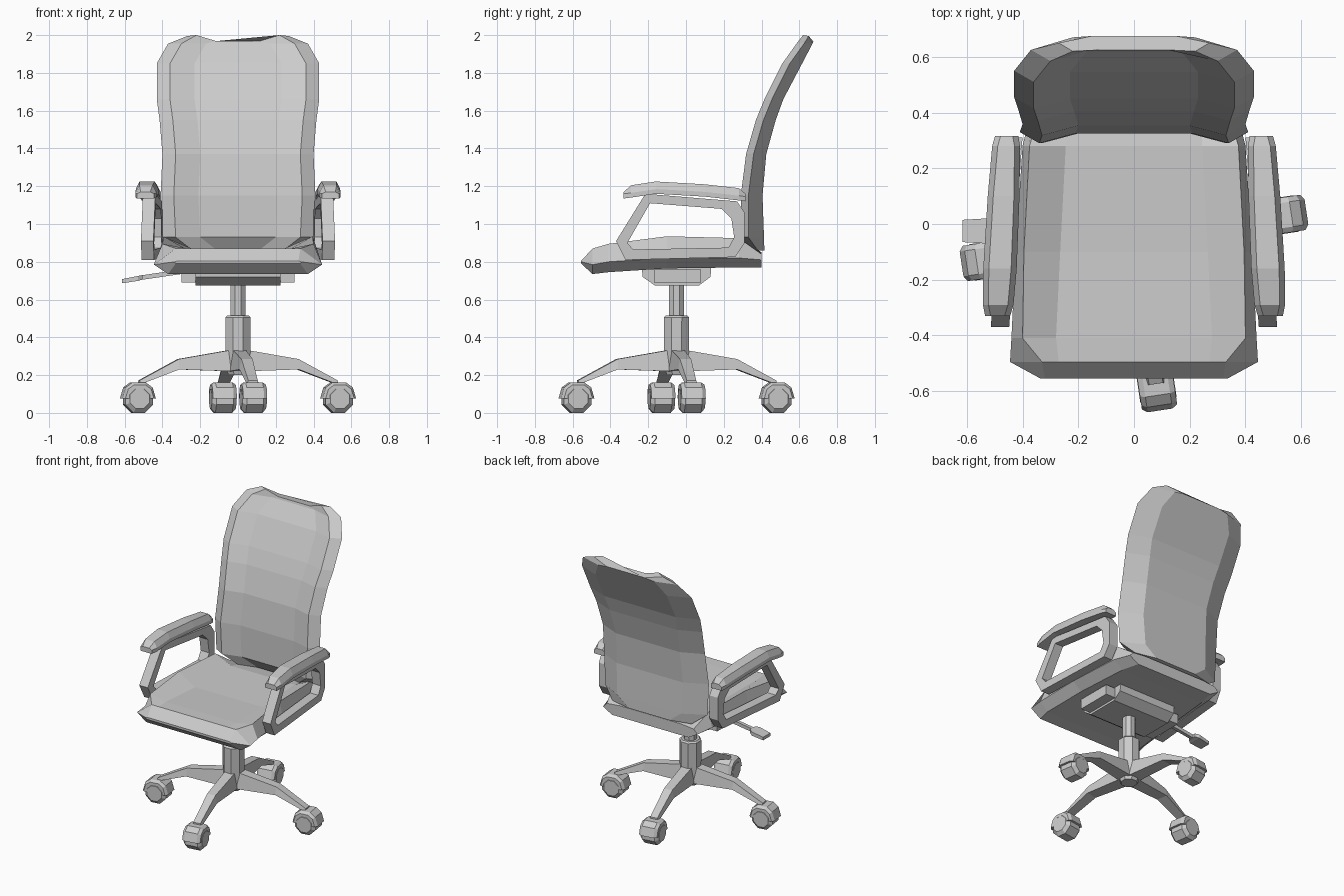
import bpy, bmesh, math
from mathutils import Matrix, Vector

cube = bpy.data.objects.get("Cube")
if cube:
    bpy.data.objects.remove(cube, do_unlink=True)

gray = bpy.data.materials.new("plain gray")
gray.use_nodes = True
COLOR = (0.6, 0.6, 0.6, 1)
gray.diffuse_color = COLOR
gray.node_tree.nodes["Principled BSDF"].inputs["Base Color"].default_value = COLOR

CENTER = Vector((0, -0.05, 0))  # axis of the column


def loft(name, rings, closed=False, matrix=None):
    """Skin matching rings of points; cap the ends, or join last to first."""
    bm = bmesh.new()
    loops = [[bm.verts.new(p) for p in ring] for ring in rings]
    pairs = list(zip(loops, loops[1:]))
    if closed:
        pairs.append((loops[-1], loops[0]))
    else:
        bm.faces.new(loops[0])
        bm.faces.new(loops[-1])
    for a, b in pairs:
        for i in range(len(a)):
            j = (i + 1) % len(a)
            bm.faces.new((a[i], a[j], b[j], b[i]))
    if matrix:
        bm.transform(matrix)
    bmesh.ops.recalc_face_normals(bm, faces=bm.faces)
    mesh = bpy.data.meshes.new(name)
    bm.to_mesh(mesh)
    bm.free()
    mesh.materials.append(gray)
    obj = bpy.data.objects.new(name, mesh)
    bpy.context.collection.objects.link(obj)
    return obj


def mirrored(half):
    """Complete a half outline across x = 0."""
    return half + [(-x, y, z) for x, y, z in reversed(half)]


def box(name, x0, x1, y0, y1, z0, z1):
    return loft(name, [[(x, y0, z0), (x, y1, z0), (x, y1, z1), (x, y0, z1)] for x in (x0, x1)])


def turned(name, stations, sides=8):
    """Faceted upright column from (radius, height) pairs."""
    steps = [math.tau * (i + 0.5) / sides for i in range(sides)]
    return loft(name, [[(r * math.cos(a), r * math.sin(a), z) for a in steps]
                       for r, z in stations], matrix=Matrix.Translation(CENTER))


# Seat cushion: y, then x and z of the bottom, side, bolster and inner edges
SEAT = [
    (-0.555, 0.33, 0.79, 0.335, 0.80, 0.32, 0.805, 0.25, 0.805),
    (-0.495, 0.37, 0.735, 0.445, 0.785, 0.33, 0.87, 0.27, 0.87),
    (-0.41, 0.38, 0.745, 0.44, 0.80, 0.40, 0.895, 0.28, 0.87),
    (-0.1, 0.36, 0.765, 0.425, 0.82, 0.395, 0.935, 0.265, 0.86),
    (0.28, 0.33, 0.77, 0.40, 0.82, 0.375, 0.925, 0.245, 0.87),
    (0.40, 0.30, 0.77, 0.37, 0.81, 0.34, 0.84, 0.24, 0.85),
]
loft("seat", [mirrored([(s[i], s[0], s[i + 1]) for i in (1, 3, 5, 7)]) for s in SEAT])

# Backrest: height, front y, rear y, half width
BACK = [
    (0.86, 0.34, 0.415, 0.31),
    (0.93, 0.29, 0.413, 0.40),
    (1.15, 0.29, 0.405, 0.41),
    (1.37, 0.318, 0.425, 0.40),
    (1.55, 0.37, 0.475, 0.415),
    (1.66, 0.415, 0.515, 0.43),
    (1.85, 0.51, 0.615, 0.43),
    (1.955, 0.585, 0.67, 0.37),
]
rings = [mirrored([(w - 0.15, rear, z), (w, front + 0.04, z),
                   (w - 0.07, front, z), (w - 0.2, front + 0.035, z)])
         for z, front, rear, w in BACK]
rings.append(mirrored([(0.15, 0.675, 1.965), (0.27, 0.65, 1.995),
                       (0.22, 0.62, 2.0), (0.12, 0.625, 1.97)]))
loft("backrest", rings)

# Armrests: a flat loop leaning inward to the rear, topped by a pad
OUTER = [(-0.37, 0.91), (-0.215, 1.16), (0.27, 1.12), (0.31, 1.06),
         (0.31, 0.90), (0.26, 0.825), (-0.32, 0.81)]
INNER = [(-0.31, 0.90), (-0.19, 1.11), (0.19, 1.08), (0.24, 1.03),
         (0.255, 0.93), (0.225, 0.875), (-0.28, 0.865)]
PAD = [  # y, bottom, top, half width
    (-0.33, 1.135, 1.17, 0.045),
    (-0.29, 1.14, 1.205, 0.055),
    (-0.16, 1.16, 1.225, 0.06),
    (0.1, 1.145, 1.21, 0.057),
    (0.28, 1.125, 1.19, 0.05),
    (0.315, 1.12, 1.16, 0.042),
]
for side, label in ((1, "left"), (-1, "right")):
    frame = []
    for (yo, zo), (yi, zi) in zip(OUTER, INNER):
        xo, xi = (0.455 - 0.07 * y for y in (yo, yi))
        frame.append([(side * (xo - 0.033), yo, zo), (side * (xo + 0.033), yo, zo),
                      (side * (xi + 0.033), yi, zi), (side * (xi - 0.033), yi, zi)])
    loft(label + "_arm_frame", frame, closed=True)
    pad = []
    for y, low, high, w in PAD:
        x = 0.473 - 0.05 * y
        section = [(-w, low), (w, low), (w, low + 0.025), (w - 0.02, high),
                   (0.02 - w, high), (-w, low + 0.025)]
        pad.append([(side * (x + dx), y, z) for dx, z in section])
    loft(label + "_arm_pad", pad)

# Tilt mechanism under the seat, with its lever
TILT = [(-0.235, 0.79), (-0.23, 0.72), (-0.165, 0.675),
        (0.07, 0.675), (0.13, 0.72), (0.135, 0.79)]
loft("tilt_housing", [[(x, y, z) for y, z in TILT] for x in (-0.225, 0.225)])
box("tilt_plate", -0.3, 0.3, -0.17, 0.08, 0.69, 0.76)


def bar(name, stations, y):
    """Bar along x from (x, z, half depth, half height) stations."""
    return loft(name, [[(x, y - d, z - h), (x, y + d, z - h), (x, y + d, z + h),
                        (x, y - d, z + h)] for x, z, d, h in stations])


bar("lever_rod", [(-0.28, 0.75, 0.012, 0.012), (-0.52, 0.715, 0.012, 0.012)], -0.025)
bar("lever_paddle", [(-0.505, 0.718, 0.03, 0.012), (-0.53, 0.712, 0.045, 0.013),
                     (-0.615, 0.697, 0.04, 0.011)], -0.025)

# Gas column and hub
turned("column_upper", [(0.044, 0.5), (0.044, 0.7)])
turned("column_lower", [(0.055, 0.2), (0.07, 0.24), (0.072, 0.505), (0.062, 0.515)])

# Four legs, each with a hooded caster
LEG = [  # radius, bottom, top, half widths below and above
    (0.03, 0.22, 0.335, 0.05, 0.035),
    (0.32, 0.23, 0.285, 0.04, 0.03),
    (0.53, 0.15, 0.172, 0.032, 0.025),
]
HOOD = [(-0.09, 0.075), (-0.072, 0.135), (-0.035, 0.162),
        (0.035, 0.162), (0.072, 0.135), (0.09, 0.075)]
REACH, RADIUS = 0.536, 0.08
for k, label in enumerate(("left", "back", "right", "front")):
    place = Matrix.Translation(CENTER) @ Matrix.Rotation(math.radians(8.6 + 90 * k), 4, "Z")
    loft(label + "_leg", [[(r, -a, low), (r, a, low), (r, b, high), (r, -b, high)]
                          for r, low, high, a, b in LEG], matrix=place)
    loft(label + "_caster_hood", [[(REACH + x * s, y, 0.075 + (z - 0.075) * s) for x, z in HOOD]
                                  for y, s in ((-0.064, 0.85), (-0.045, 1), (0.045, 1), (0.064, 0.85))],
         matrix=place)
    steps = [math.tau * (i + 0.5) / 8 for i in range(8)]
    lift = RADIUS * math.cos(math.pi / 8)
    loft(label + "_caster_wheel",
         [[(REACH + RADIUS * s * math.cos(a), y, lift + RADIUS * s * math.sin(a)) for a in steps]
          for y, s in ((-0.066, 0.7), (-0.045, 1), (0.045, 1), (0.066, 0.7))], matrix=place)
